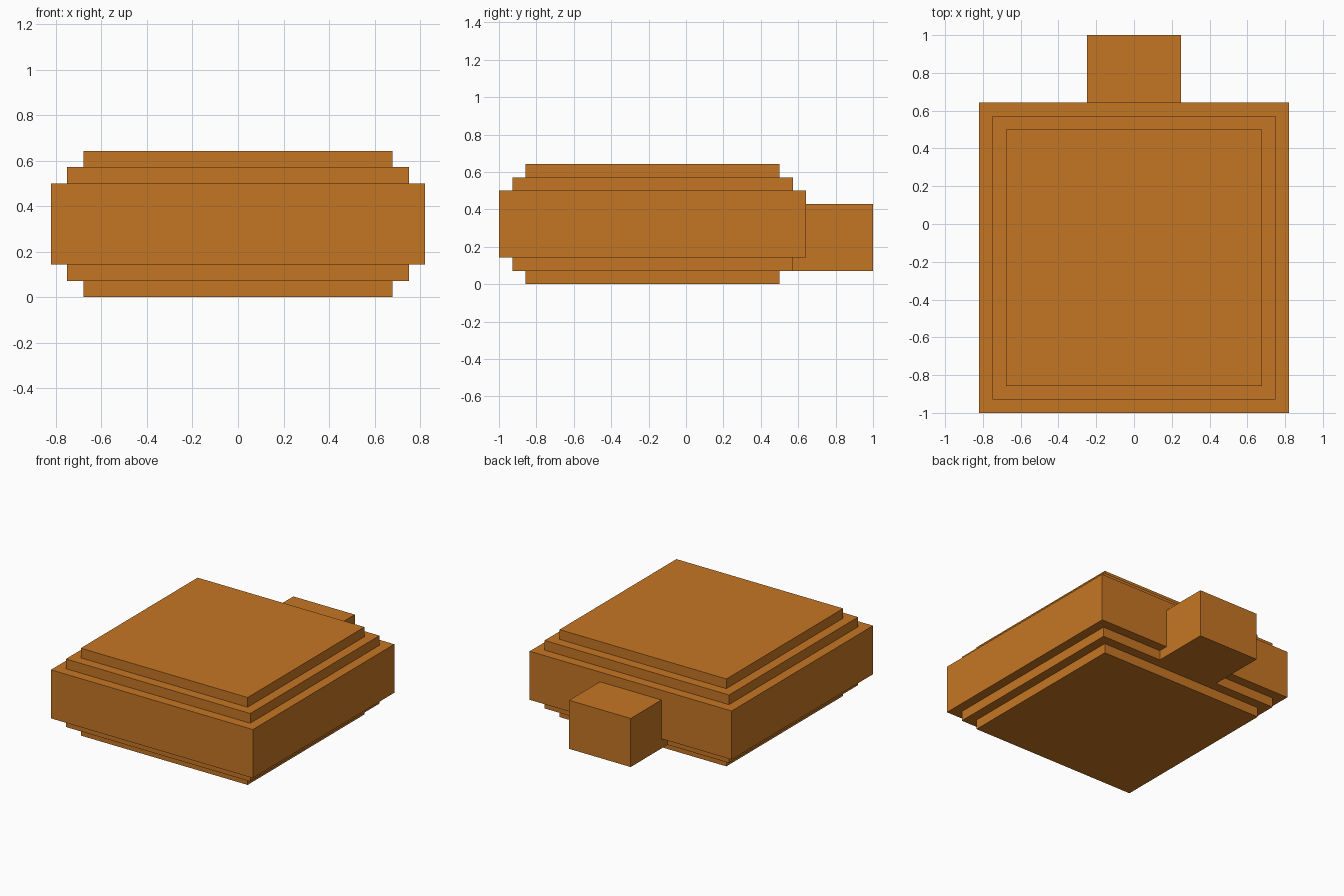
import bpy
import bmesh

cube = bpy.data.objects.get("Cube")
if cube:
    bpy.data.objects.remove(cube, do_unlink=True)

U = 1 / 14  # size of one step

# Single flat colour
COLOR = (0.56, 0.18, 0.0175, 1)
mat = bpy.data.materials.new("orange_brown")
mat.use_nodes = True
mat.diffuse_color = COLOR
bsdf = next(n for n in mat.node_tree.nodes if n.type == "BSDF_PRINCIPLED")
bsdf.inputs["Base Color"].default_value = COLOR


def stepped_block(name, center_y, half_x, half_y, profile):
    """Closed rectangular block; profile lists (inset, z) from bottom to top."""
    bm = bmesh.new()
    rings = []
    for inset, z in profile:
        hx, hy = half_x - inset, half_y - inset
        corners = ((-hx, -hy), (hx, -hy), (hx, hy), (-hx, hy))
        rings.append([bm.verts.new((x, center_y + y, z)) for x, y in corners])
    for low, high in zip(rings, rings[1:]):
        for i in range(4):
            j = (i + 1) % 4
            bm.faces.new((low[i], low[j], high[j], high[i]))
    bm.faces.new(reversed(rings[0]))
    bm.faces.new(rings[-1])
    bmesh.ops.recalc_face_normals(bm, faces=bm.faces)
    mesh = bpy.data.meshes.new(name)
    bm.to_mesh(mesh)
    bm.free()
    mesh.materials.append(mat)
    obj = bpy.data.objects.new(name, mesh)
    bpy.context.collection.objects.link(obj)
    return obj


# Main body: wide middle slab with two narrower tiers above and below
tiers = [(2, 0, 1), (1, 1, 2), (0, 2, 7), (1, 7, 8), (2, 8, 9)]
profile = [(inset * U, z * U) for inset, z0, z1 in tiers for z in (z0, z1)]
stepped_block("stepped_body", -2.5 * U, 11.5 * U, 11.5 * U, profile)

# Rear block, reaching in to the lower tier
stepped_block("rear_block", 11 * U, 3.5 * U, 3 * U, [(0, U), (0, 6 * U)])
